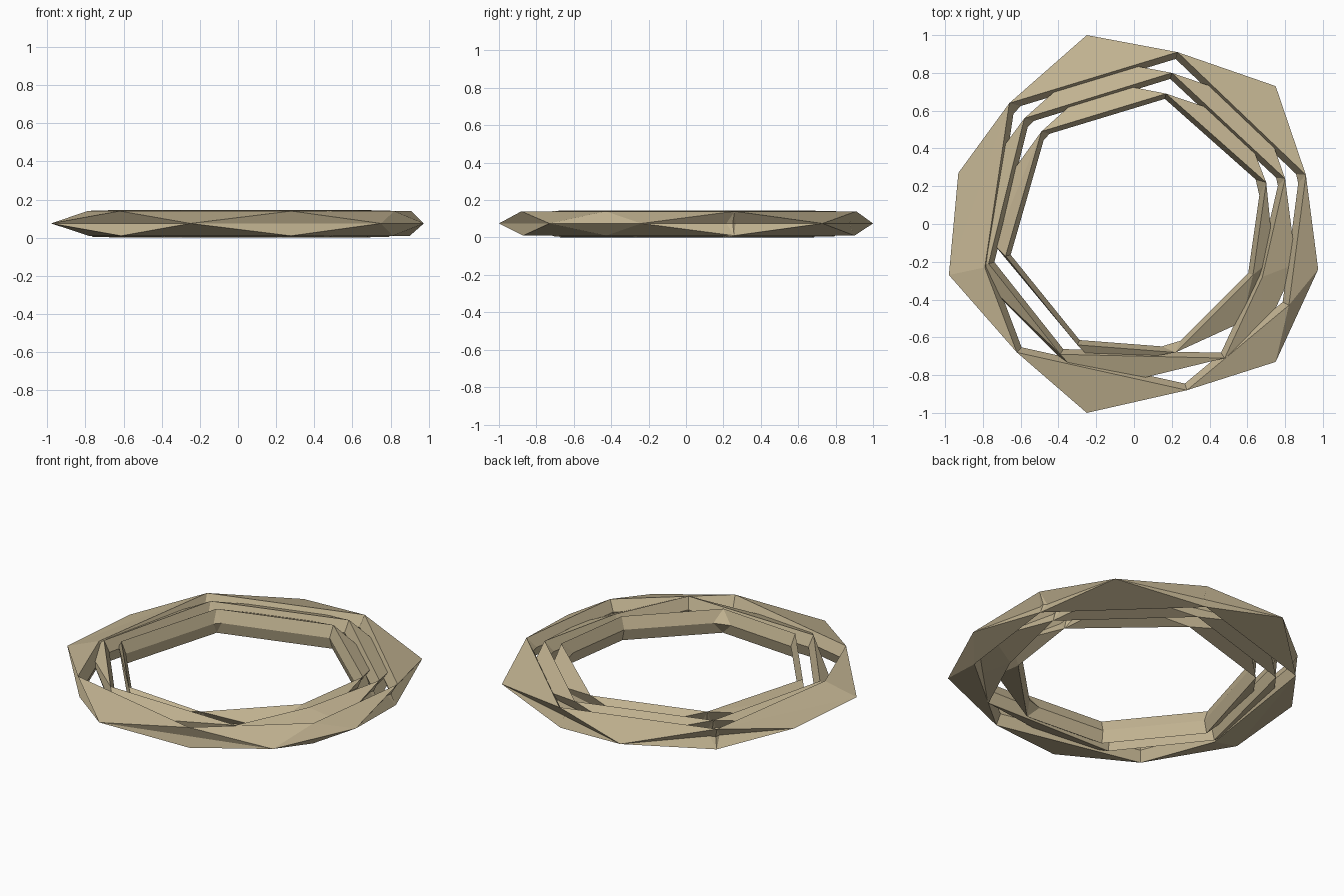
import bpy, bmesh, math

if "Cube" in bpy.data.objects:
    bpy.data.objects.remove(bpy.data.objects["Cube"])


def by_angle(points, scale=1.0):
    pts = [(x * scale, y * scale) for x, y in points]
    return sorted(pts, key=lambda p: math.atan2(p[1], p[0]))


def stitch(bm, a, b):
    """Triangulate between two closed loops, advancing by angle."""
    def ang(loop, i):
        v = loop[i % len(loop)].co
        return math.atan2(v.y, v.x) + 2 * math.pi * (i // len(loop))
    i = j = 0
    while i < len(a) or j < len(b):
        step_a = j >= len(b) or (i < len(a) and ang(a, i + 1) <= ang(b, j + 1))
        va, vb = a[i % len(a)], b[j % len(b)]
        if step_a:
            i += 1
            bm.faces.new((va, a[i % len(a)], vb))
        else:
            j += 1
            bm.faces.new((va, b[j % len(b)], vb))


def faceted_ring(name, outer, crest, base=0.01, top=0.14):
    """Irregular low-poly band with an outer, top, inner and bottom edge loop."""
    mid = (base + top) / 2
    bm = bmesh.new()
    loops = []
    for pts, z in ((by_angle(outer), mid), (by_angle(crest), top),
                   (by_angle(crest, 0.96), mid), (by_angle(crest, 0.99), base)):
        loops.append([bm.verts.new((x, y, z)) for x, y in pts])
    for k in range(4):
        stitch(bm, loops[k], loops[(k + 1) % 4])
    bmesh.ops.recalc_face_normals(bm, faces=bm.faces)
    mesh = bpy.data.meshes.new(name)
    bm.to_mesh(mesh)
    bm.free()
    obj = bpy.data.objects.new(name, mesh)
    bpy.context.collection.objects.link(obj)
    mat = bpy.data.materials.get("tan") or bpy.data.materials.new("tan")
    mat.diffuse_color = (0.55, 0.46, 0.29, 1)
    mat.use_nodes = True
    mat.node_tree.nodes["Principled BSDF"].inputs["Base Color"].default_value = mat.diffuse_color
    mesh.materials.append(mat)


# Widest corners, shared by the outer and middle rings
rim = [(-.25, 1), (.75, .73), (.975, -.24), (.75, -.73),
       (-.25, -1), (-.98, -.27), (-.93, .27)]

# Outer ring
faceted_ring("outer_ring", rim,
             [(.23, .91), (.91, .26), (.82, -.43), (.28, -.88),
              (-.62, -.68), (-.79, -.23), (-.66, .64)])

# Middle ring
faceted_ring("middle_ring", [(x * .88, y * .88) for x, y in rim],
             [(.20, .80), (.80, .24), (.68, -.28), (.48, -.71),
              (-.39, -.69), (-.77, -.21), (-.58, .56)], 0.005, 0.142)

# Inner ring
faceted_ring("inner_ring",
             [(-.19, .76), (.57, .555), (.74, -.18), (.57, -.52),
              (-.19, -.75), (-.74, -.11), (-.70, .20)],
             [(.17, .69), (.70, .22), (.63, -.27), (.22, -.68),
              (-.30, -.64), (-.68, -.17), (-.49, .49)], 0.0, 0.145)
